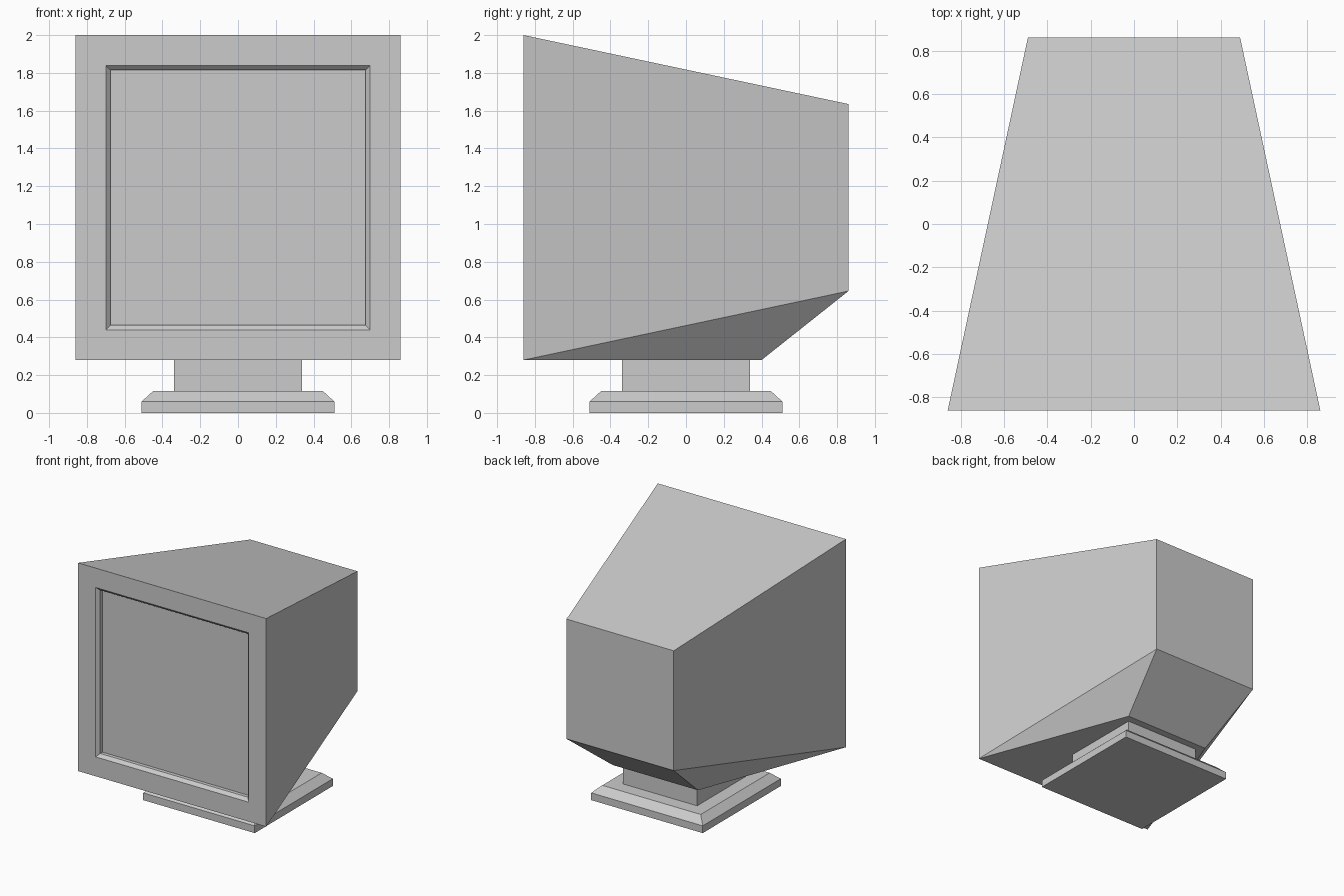
import bpy, bmesh

cube = bpy.data.objects.get("Cube")
if cube:
    bpy.data.objects.remove(cube, do_unlink=True)

grey = bpy.data.materials.new("plain_grey")
grey.use_nodes = True
colour = (0.6, 0.6, 0.6, 1)
grey.diffuse_color = colour
grey.node_tree.nodes["Principled BSDF"].inputs["Base Color"].default_value = colour


def finish(name, bm):
    bmesh.ops.recalc_face_normals(bm, faces=bm.faces)
    mesh = bpy.data.meshes.new(name)
    bm.to_mesh(mesh)
    bm.free()
    mesh.materials.append(grey)
    obj = bpy.data.objects.new(name, mesh)
    bpy.context.collection.objects.link(obj)
    return obj


def upright_ring(bm, half, y, low, high):
    corners = ((-half, low), (half, low), (half, high), (-half, high))
    return [bm.verts.new((x, y, z)) for x, z in corners]


def flat_ring(bm, half, z):
    corners = ((-half, -half), (half, -half), (half, half), (-half, half))
    return [bm.verts.new((x, y, z)) for x, y in corners]


def bridge(bm, a, b):
    for i in range(4):
        j = (i + 1) % 4
        bm.faces.new((a[i], a[j], b[j], b[i]))


def square_stack(name, levels):
    bm = bmesh.new()
    rings = [flat_ring(bm, half, z) for half, z in levels]
    for a, b in zip(rings, rings[1:]):
        bridge(bm, a, b)
    bm.faces.new(rings[0])
    bm.faces.new(rings[-1])
    return finish(name, bm)


# Tapered housing with a recessed screen
bm = bmesh.new()
front = upright_ring(bm, 0.86, -0.86, 0.28, 2.0)
rim = upright_ring(bm, 0.70, -0.86, 0.44, 1.84)
bevel = upright_ring(bm, 0.675, -0.835, 0.465, 1.815)
screen = upright_ring(bm, 0.675, -0.805, 0.465, 1.815)
for a, b in ((front, rim), (rim, bevel), (bevel, screen)):
    bridge(bm, a, b)
bm.faces.new(screen)

back = upright_ring(bm, 0.49, 0.86, 0.645, 1.635)
bm.faces.new(back)
for i, j in ((1, 2), (2, 3), (3, 0)):
    bm.faces.new((front[i], front[j], back[j], back[i]))

# Flat underside, side chins and sloping rear chin
keel = [bm.verts.new((x, 0.4, 0.28)) for x in (-0.39, 0.39)]
bm.faces.new((front[0], front[1], keel[1], keel[0]))
bm.faces.new((keel[0], keel[1], back[1], back[0]))
for i in (0, 1):
    bm.faces.new((front[i], keel[i], back[i]))
finish("monitor_housing", bm)

# Stand
square_stack("stand_neck", ((0.34, 0.115), (0.34, 0.28)))
square_stack("stand_base", ((0.51, 0.0), (0.51, 0.06), (0.45, 0.115)))
